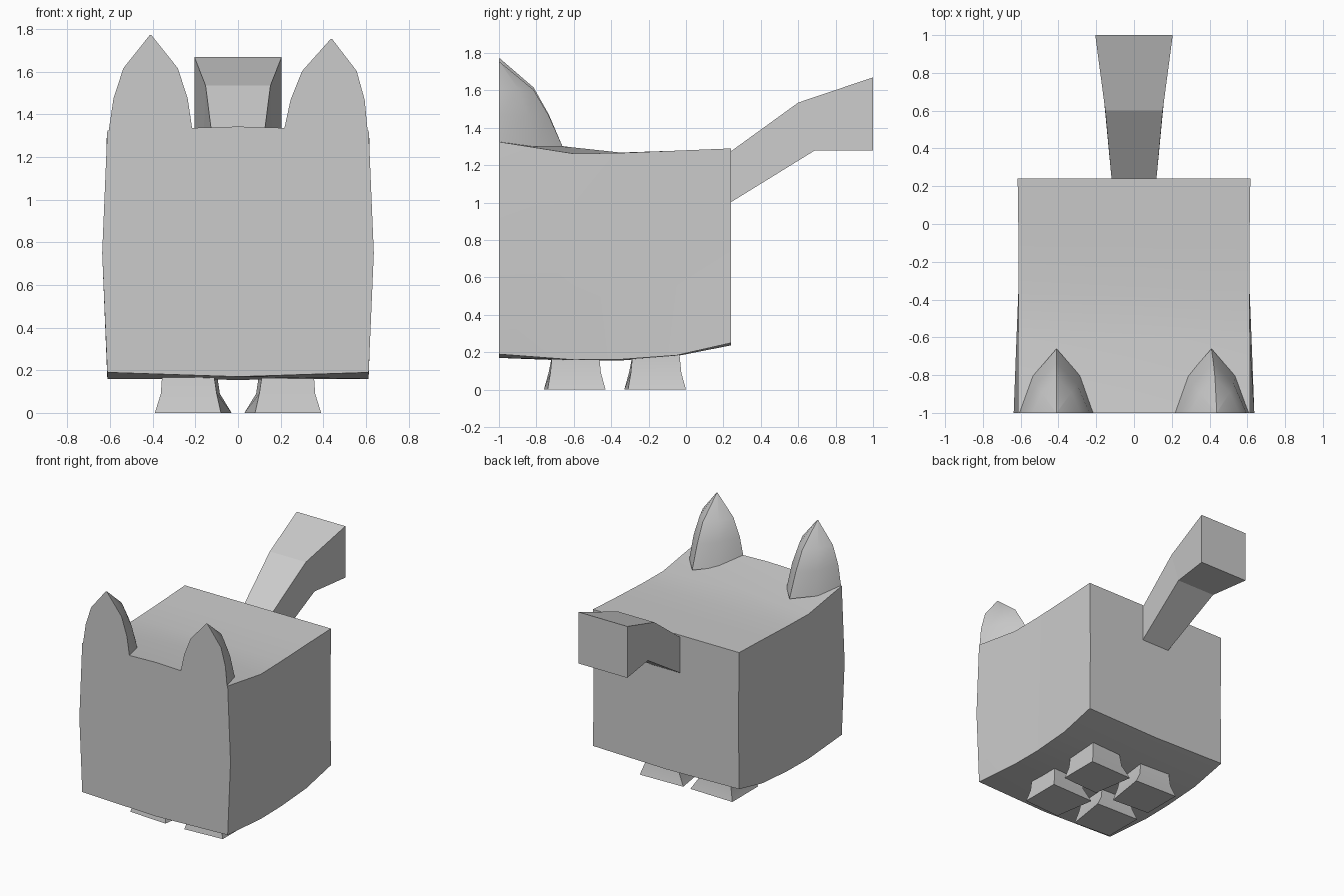
import bpy, bmesh

if "Cube" in bpy.data.objects:
    bpy.data.objects.remove(bpy.data.objects["Cube"])


def loft(name, rings, smooth=True):
    """Skin a list of equal-length point rings and cap both ends."""
    bm = bmesh.new()
    vs = [[bm.verts.new(p) for p in ring] for ring in rings]
    n = len(vs[0])
    for a, b in zip(vs, vs[1:]):
        for i in range(n):
            j = (i + 1) % n
            bm.faces.new((a[i], a[j], b[j], b[i]))
    bm.faces.new(vs[0])
    bm.faces.new(vs[-1])
    bmesh.ops.remove_doubles(bm, verts=bm.verts, dist=1e-4)
    bmesh.ops.recalc_face_normals(bm, faces=bm.faces)
    mesh = bpy.data.meshes.new(name)
    bm.to_mesh(mesh)
    bm.free()
    obj = bpy.data.objects.new(name, mesh)
    bpy.context.collection.objects.link(obj)
    if smooth:
        bpy.ops.object.select_all(action='DESELECT')
        obj.select_set(True)
        bpy.context.view_layer.objects.active = obj
        bpy.ops.object.shade_smooth_by_angle(angle=0.52)
    return obj


# Body: y, corner half width, waist half width, bottom corner/centre, top corner/centre
stations = [
    (-1.00, .613, .637, .190, .170, 1.325, 1.343),
    (-0.60, .613, .622, .160, .155, 1.262, 1.295),
    (-0.35, .611, .612, .162, .156, 1.266, 1.268),
    (-0.05, .612, .611, .184, .180, 1.278, 1.278),
    (0.24, .616, .610, .250, .237, 1.290, 1.290),
]
loft("body", [[(-w, y, b), (0, y, bm_), (w, y, b), (m, y, .75),
               (w, y, t), (0, y, tm), (-w, y, t), (-m, y, .75)]
              for y, w, m, b, bm_, t, tm in stations])


# Ears: flat front, ridged back, tapering to a tip on the front plane
def ear(name, side, lean, tip):
    rings = []
    for f, w, d in ((0, .20, .34), (.37, .174, .265), (.67, .128, .185), (1, .004, .004)):
        c = side * (.41 + lean * f)
        z = 1.30 + (tip - 1.30) * f
        rings.append([(c - w, -1, z), (c + w, -1, z), (c + w * .62, -1 + d * .58, z),
                      (c, -1 + d, z), (c - w * .62, -1 + d * .58, z)])
    loft(name, rings)


ear("left_ear", -1, 0, 1.772)
ear("right_ear", 1, .028, 1.753)

# Tail: y/z of top and bottom edges, half width
tail = [((.22, 1.26), (.22, .99), .117, .117),
        ((.60, 1.535), (.69, 1.28), .152, .162),
        ((1.0, 1.67), (1.0, 1.278), .205, .205)]
loft("tail", [[(-wt, *t), (wt, *t), (wb, *b), (-wb, *b)] for t, b, wt, wb in tail],
     smooth=False)

# Legs: short flared blocks
foot = [(.39, -.74), (.39, -.43), (.03, -.44), (.08, -.76)]
ankle = [(.362, -.725), (.362, -.455), (.085, -.465), (.10, -.735)]
hip = [(.355, -.715), (.355, -.465), (.10, -.475), (.115, -.715)]
for pair, dy in (("front", 0), ("rear", .43)):
    for label, s in (("left", -1), ("right", 1)):
        loft(f"{pair}_{label}_leg",
             [[(s * x, y + dy, z) for x, y in ring]
              for ring, z in ((foot, 0), (ankle, .09), (hip, .19))])
